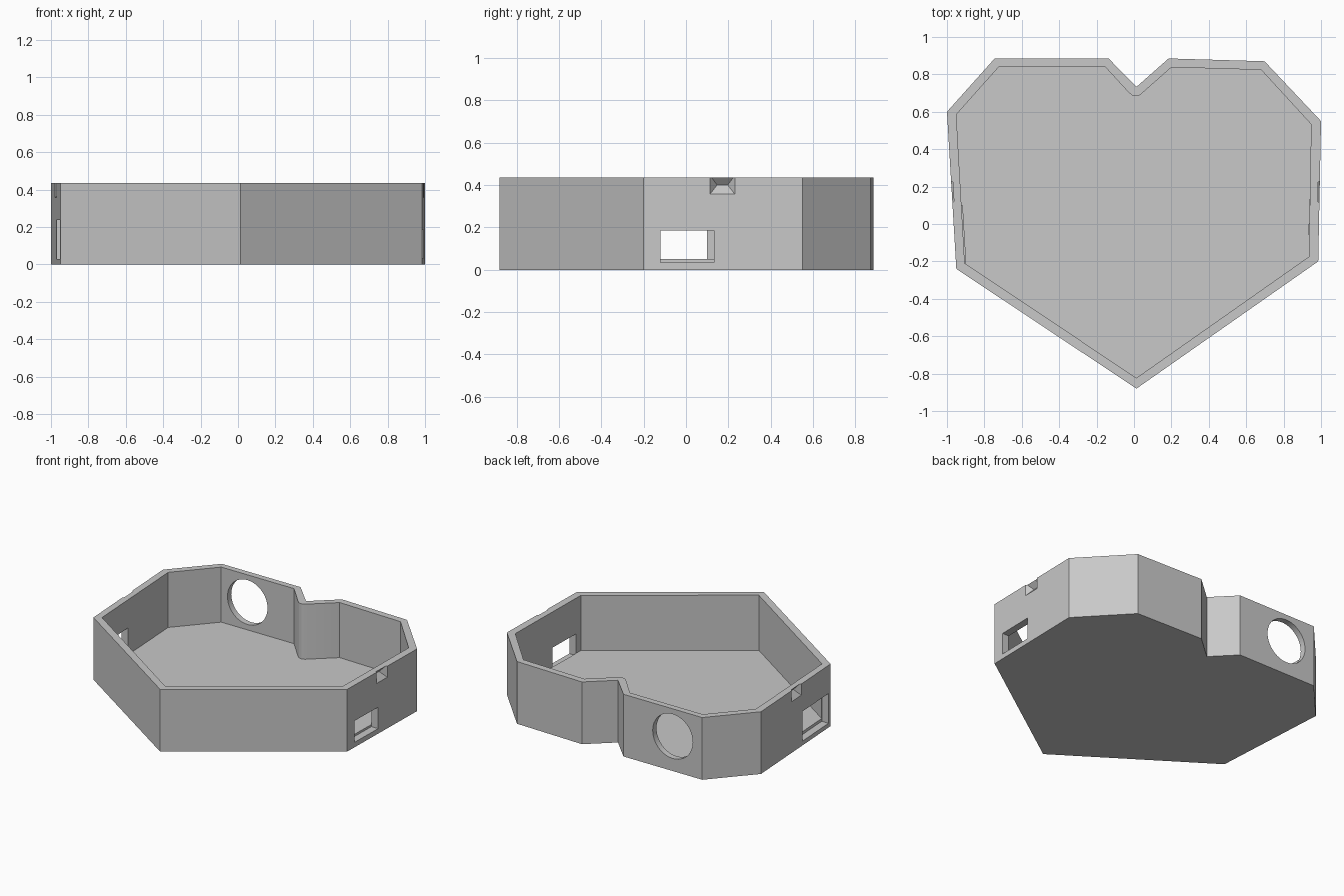
import bpy, bmesh, math
from mathutils import Matrix

if "Cube" in bpy.data.objects:
    bpy.data.objects.remove(bpy.data.objects["Cube"], do_unlink=True)

HEIGHT, FLOOR = 0.435, 0.05

grey = bpy.data.materials.new("plain grey")
grey.use_nodes = True
colour = (0.58, 0.58, 0.58, 1)
grey.diffuse_color = colour
grey.node_tree.nodes["Principled BSDF"].inputs["Base Color"].default_value = colour


def finish(bm, name):
    bmesh.ops.recalc_face_normals(bm, faces=bm.faces)
    mesh = bpy.data.meshes.new(name)
    bm.to_mesh(mesh)
    bm.free()
    mesh.materials.append(grey)
    obj = bpy.data.objects.new(name, mesh)
    bpy.context.collection.objects.link(obj)
    return obj


def prism(name, outline, z0, z1):
    bm = bmesh.new()
    base = bm.faces.new([bm.verts.new((x, y, z0)) for x, y in outline])
    top = bmesh.ops.extrude_face_region(bm, geom=[base])["geom"]
    bmesh.ops.translate(bm, vec=(0, 0, z1 - z0),
                        verts=[v for v in top if isinstance(v, bmesh.types.BMVert)])
    return finish(bm, name)


def hull(name, points):
    bm = bmesh.new()
    for p in points:
        bm.verts.new(p)
    bmesh.ops.convex_hull(bm, input=bm.verts)
    return finish(bm, name)


def cut(target, cutter):
    cutter.hide_render = True
    mod = target.modifiers.new(cutter.name, "BOOLEAN")
    mod.operation = "DIFFERENCE"
    mod.solver = "EXACT"
    mod.object = cutter
    bpy.context.view_layer.objects.active = target
    bpy.ops.object.modifier_apply(modifier=mod.name)
    bpy.data.objects.remove(cutter, do_unlink=True)


# Faceted heart tray
outer = [(-0.745, 0.885), (-0.136, 0.885), (0.013, 0.733), (0.185, 0.885),
         (0.698, 0.87), (1.0, 0.55), (0.985, -0.2), (0.013, -0.88),
         (-0.95, -0.24), (-1.0, 0.6)]
inner = [(-0.72, 0.843), (-0.157, 0.843), (-0.03, 0.705), (-0.01, 0.688),
         (0.013, 0.683), (0.033, 0.69), (0.2, 0.838), (0.68, 0.824),
         (0.947, 0.533), (0.935, -0.175), (0.013, -0.823),
         (-0.905, -0.21), (-0.95, 0.585)]
tray = prism("heart_tray", outer, 0, HEIGHT)
cut(tray, prism("cavity_cutter", inner, FLOOR, HEIGHT + 0.2))

# Round port in the back wall
bm = bmesh.new()
bmesh.ops.create_cone(bm, cap_ends=True, segments=48, radius1=0.155, radius2=0.155, depth=0.14,
                      matrix=Matrix.Translation((-0.517, 0.865, 0.243))
                      @ Matrix.Rotation(math.pi / 2, 4, "X"))
cut(tray, finish(bm, "port_cutter"))


# Window and pinched rim notch in each side wall
def side_openings(a, b, side, y0, y1, z0, z1):
    def wall(y, out):
        return a[0] + (b[0] - a[0]) * (y - a[1]) / (b[1] - a[1]) + side * out

    plan = [(wall(y0, 0.05), y0), (wall(y1, 0.05), y1),
            (wall(y1, -0.052), y1), (wall(y0, -0.052), y0)]
    cut(tray, prism("window_cutter", plan, z0, z1))
    mouth = [(wall(y, 0.002), y, z) for y in (0.112, 0.232) for z in (0.355, 0.447)]
    ridge = [(wall(y, -0.04), y, 0.4) for y in (0.147, 0.197)]
    cut(tray, hull("notch_cutter", mouth + ridge))


side_openings(outer[6], outer[5], 1, -0.12, 0.132, 0.035, 0.185)
side_openings(outer[8], outer[9], -1, -0.215, 0.1, 0.03, 0.238)

# Smooth only the round port and the curved inner dip
bpy.ops.object.select_all(action="DESELECT")
tray.select_set(True)
bpy.context.view_layer.objects.active = tray
bpy.ops.object.shade_smooth_by_angle(angle=math.radians(25))
